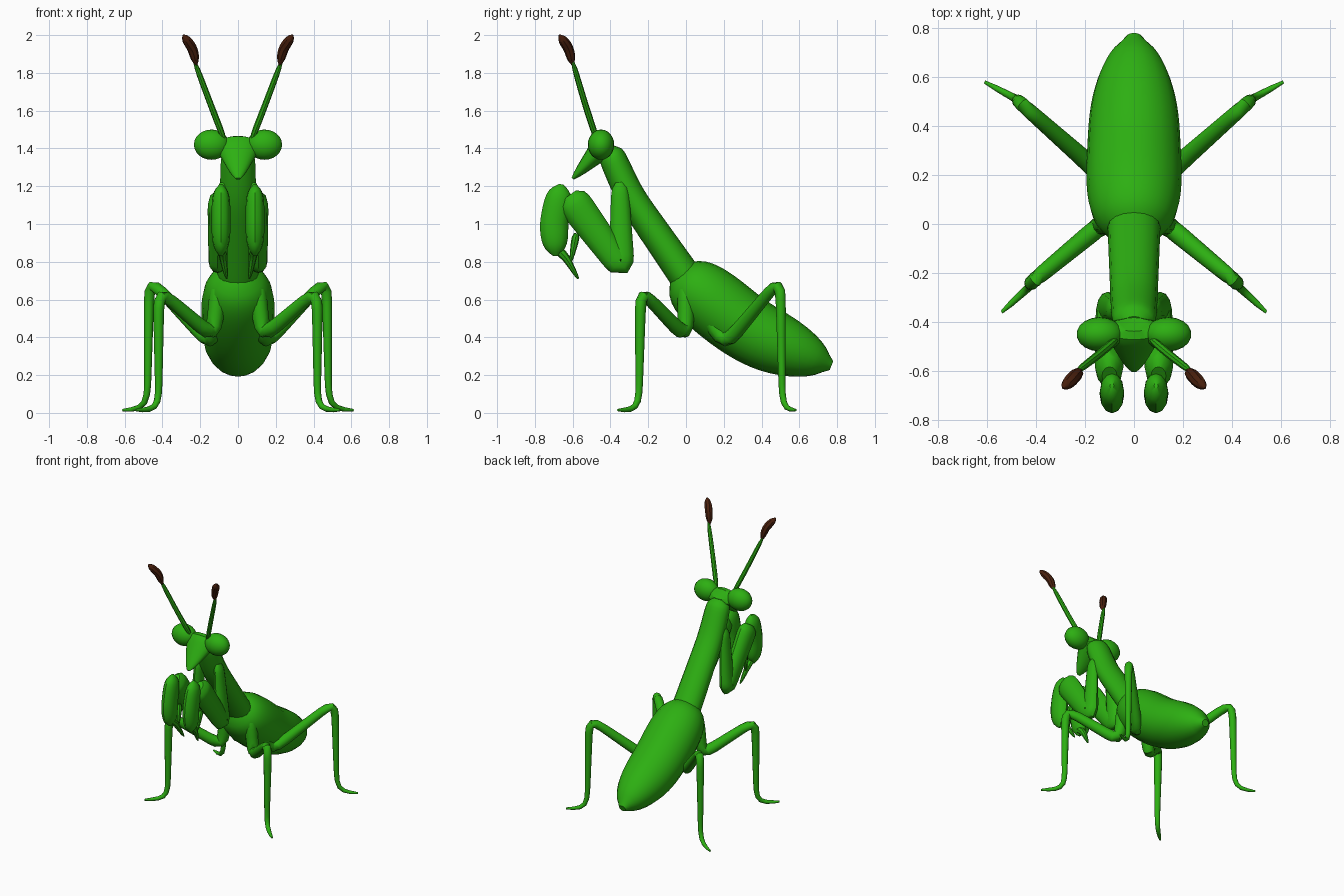
import bpy, bmesh, math
from mathutils import Vector

cube = bpy.data.objects.get("Cube")
if cube:
    bpy.data.objects.remove(cube, do_unlink=True)


def material(name, *rgb):
    mat = bpy.data.materials.new(name)
    mat.use_nodes = True
    mat.diffuse_color = (*rgb, 1)
    shader = mat.node_tree.nodes["Principled BSDF"]
    shader.inputs["Base Color"].default_value = mat.diffuse_color
    return mat


green = material("leaf green", .026, .43, .006)
brown = material("dark brown", .065, .014, .004)


def taper(start, end):
    """Width that changes evenly along a part."""
    return lambda t: start + (end - start) * t


def plump(start, end, front, back):
    """Tapering width with rounded ends; higher powers give blunter ends."""
    def width(t):
        power = front + (back - front) * t
        bulge = 1 - abs(2 * t - 1) ** power
        return taper(start, end)(t) * math.sqrt(max(bulge, .1))
    return width


def even_path(corners, count, soft):
    """Evenly spaced points along a polyline, with its corners rounded."""
    corners = [Vector(c) for c in corners]
    lengths = [(b - a).length for a, b in zip(corners, corners[1:])]
    points = []
    for i in range(count):
        travel = sum(lengths) * i / (count - 1)
        seg = 0
        while seg < len(lengths) - 1 and travel > lengths[seg]:
            travel -= lengths[seg]
            seg += 1
        points.append(corners[seg].lerp(corners[seg + 1], travel / lengths[seg]))
    for _ in range(soft):
        inner = [(a + b + b + c) / 4 for a, b, c in zip(points, points[1:], points[2:])]
        points = [points[0], *inner, points[-1]]
    return points


def smooth(obj, mat):
    obj.data.materials.append(mat)
    bpy.ops.object.select_all(action='DESELECT')
    obj.select_set(True)
    bpy.context.view_layer.objects.active = obj
    bpy.ops.object.shade_smooth_by_angle(angle=math.radians(40))


def tube(name, corners, width, depth=1, mat=green, sides=12, count=32, soft=3, side=1):
    """Skin oval rings along a path; depth is thickness relative to width."""
    path = even_path(corners, count, soft)
    last = count - 1
    bm = bmesh.new()
    rings = []
    for i, point in enumerate(path):
        along = (path[min(i + 1, last)] - path[max(i - 1, 0)]).normalized()
        across = Vector((1, 0, 0))
        across = (across - along * along.x).normalized()
        up = along.cross(across) * depth
        radius = width(i / last) * (1 - .5 ** (1 + 2 * min(i, last - i)))
        ring = []
        for k in range(sides):
            angle = math.tau * k / sides
            spot = point + (across * math.cos(angle) + up * math.sin(angle)) * radius
            spot.x *= side
            ring.append(bm.verts.new(spot))
        rings.append(ring)
    for a, b in zip(rings, rings[1:]):
        for k in range(sides):
            bm.faces.new((a[k - 1], a[k], b[k], b[k - 1]))
    bm.faces.new(rings[0])
    bm.faces.new(rings[-1])
    bmesh.ops.recalc_face_normals(bm, faces=bm.faces)
    mesh = bpy.data.meshes.new(name)
    bm.to_mesh(mesh)
    bm.free()
    obj = bpy.data.objects.new(name, mesh)
    bpy.context.collection.objects.link(obj)
    smooth(obj, mat)


SIDES = {"left": 1, "right": -1}


def pair(name, corners, width, **options):
    for label, side in SIDES.items():
        tube(label + "_" + name, corners, width, side=side, **options)


# Abdomen under folded wings
tube("abdomen", [(0, -.06, .75), (0, .35, .42), (0, .77, .25)],
     plump(.21, .17, 4, 2), depth=.93, sides=20, soft=20)

# Long thorax and triangular head
tube("thorax", [(0, -.41, 1.4), (0, -.3, 1.15), (0, .04, .66)],
     taper(.09, .11), depth=.8, sides=16, soft=12)
tube("head", [(0, -.41, 1.44), (0, -.6, 1.24)],
     taper(.14, .025), depth=.55, sides=16, count=12)

# Bulging eyes
for label, side in SIDES.items():
    bpy.ops.mesh.primitive_uv_sphere_add(segments=18, ring_count=12, radius=1,
                                         location=(side * .14, -.45, 1.42))
    eye = bpy.context.object
    eye.name = label + "_eye"
    eye.scale = (.095, .07, .08)
    smooth(eye, green)

# Antennae with brown clubs
pair("antenna", [(.07, -.47, 1.44), (.14, -.53, 1.62), (.23, -.6, 1.86)],
     taper(.018, .015), sides=8, count=12)
pair("antenna_club", [(.22, -.6, 1.84), (.24, -.62, 1.93), (.29, -.67, 2)],
     plump(.024, .03, 3, 3), mat=brown, sides=8, count=12)

# Raptorial forelegs folded at the elbow, with a hooked claw and spur
pair("foreleg", [(.08, -.35, 1.22), (.11, -.34, .77), (.1, -.62, 1.15)],
     taper(.03, .062), depth=1.5)
pair("fore_shin", [(.09, -.66, 1.21), (.09, -.7, 1), (.09, -.69, .83)],
     plump(.05, .05, 4, 3), depth=1.5, count=20)
pair("fore_claw", [(.08, -.7, .88), (.08, -.64, .83), (.06, -.57, .71)],
     taper(.03, .009), sides=8, count=12)
pair("fore_spur", [(.09, -.58, .95), (.08, -.61, .8)],
     taper(.025, .01), sides=8, count=8)

# Walking legs, each running from hip to toe
pair("middle_leg", [(.1, 0, .7), (.13, 0, .4), (.42, -.24, .65),
                    (.42, -.25, .015), (.54, -.36, .015)], taper(.048, .013))
pair("hind_leg", [(.1, .06, .64), (.13, .2, .35), (.47, .5, .71),
                  (.48, .51, .015), (.61, .58, .015)], taper(.046, .013))
